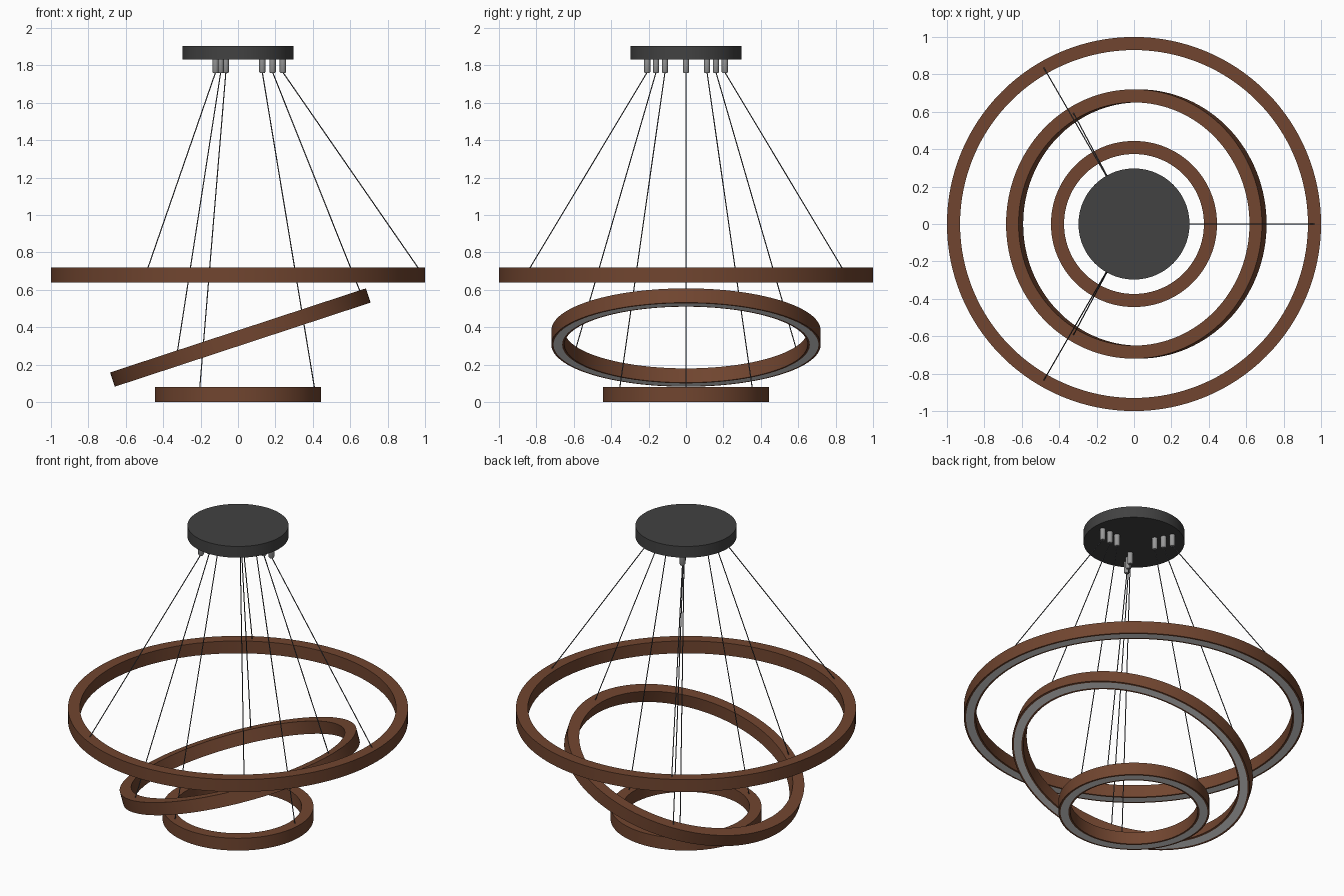
import bpy, bmesh, math
from mathutils import Matrix, Vector

cube = bpy.data.objects.get("Cube")
if cube:
    bpy.data.objects.remove(cube, do_unlink=True)


def material(name, rgb, rough=0.5, metal=0.0):
    m = bpy.data.materials.new(name)
    m.use_nodes = True
    m.diffuse_color = (*rgb, 1)
    bsdf = next(n for n in m.node_tree.nodes if n.type == 'BSDF_PRINCIPLED')
    bsdf.inputs["Base Color"].default_value = (*rgb, 1)
    bsdf.inputs["Roughness"].default_value = rough
    bsdf.inputs["Metallic"].default_value = metal
    return m


BROWN = material("brown wood", (0.165, 0.060, 0.029))
CHARCOAL = material("charcoal metal", (0.054, 0.054, 0.054))
STEEL = material("grey steel", (0.32, 0.32, 0.32))
CABLE = material("dark grey cable", (0.10, 0.10, 0.11))
DIFFUSER = material("white diffuser", (0.82, 0.82, 0.82))


def lathe(name, profile, mats, segments, closed=False, lit_edge=None):
    """Spin an (r, z) profile around z; lit_edge is the profile edge given mats[1]."""
    bm = bmesh.new()
    rings = []
    for r, z in profile:
        if r == 0:
            rings.append([bm.verts.new((0, 0, z))] * segments)
        else:
            rings.append([bm.verts.new((r * math.cos(a), r * math.sin(a), z))
                          for a in (math.tau * i / segments for i in range(segments))])
    for e in range(len(rings) if closed else len(rings) - 1):
        lower, upper = rings[e], rings[(e + 1) % len(rings)]
        for i in range(segments):
            j = (i + 1) % segments
            corners = list(dict.fromkeys((lower[i], lower[j], upper[j], upper[i])))
            face = bm.faces.new(corners)
            face.material_index = 1 if e == lit_edge else 0
    bmesh.ops.recalc_face_normals(bm, faces=bm.faces)
    mesh = bpy.data.meshes.new(name)
    bm.to_mesh(mesh)
    bm.free()
    for m in mats:
        mesh.materials.append(m)
    obj = bpy.data.objects.new(name, mesh)
    bpy.context.collection.objects.link(obj)
    bpy.ops.object.select_all(action='DESELECT')
    obj.select_set(True)
    bpy.context.view_layer.objects.active = obj
    bpy.ops.object.shade_smooth_by_angle(angle=math.radians(35))
    return obj


def cable(name, start, end, radius=0.003):
    """Thin straight wire between two points."""
    span = end - start
    obj = lathe(name, [(0, 0), (radius, 0), (radius, span.length), (0, span.length)],
                [CABLE], 8)
    obj.matrix_world = (Matrix.Translation(start)
                        @ span.to_track_quat('Z', 'Y').to_matrix().to_4x4())


# Ceiling canopy
lathe("canopy", [(0, 1.832), (0.297, 1.832), (0.297, 1.905), (0, 1.905)], [CHARCOAL], 96)

WIDTH, HEIGHT, RIM = 0.07, 0.08, 0.012
GRIP_TOP, GRIP_BOTTOM = 1.833, 1.758

# name, outer radius, centre of the ring's top face, tilt, gripper radius on the canopy
RINGS = [
    ("large", 1.0, (0, 0, 0.72), 0, 0.24),
    ("middle", 0.72, (0, 0, 0.383), math.radians(18.2), 0.185),
    ("small", 0.444, (0, 0, 0.08), 0, 0.13),
]

for name, outer, top, tilt, grip_r in RINGS:
    inner = outer - WIDTH
    placement = Matrix.Translation(top) @ Matrix.Rotation(-tilt, 4, 'Y')

    # Ring with a light strip along its underside
    profile = [(inner, -HEIGHT), (inner + RIM, -HEIGHT), (outer - RIM, -HEIGHT),
               (outer, -HEIGHT), (outer, 0), (inner, 0)]
    ring = lathe(name + "_ring", profile, [BROWN, DIFFUSER], 128, closed=True, lit_edge=1)
    ring.matrix_world = placement

    # Three cable grippers and cables per ring
    for k in range(3):
        turn = Matrix.Rotation(math.tau * k / 3, 4, 'Z')
        grip = turn @ Vector((grip_r, 0, GRIP_BOTTOM))
        body = [(0, 0), (0.012, 0), (0.017, 0.008),
                (0.017, GRIP_TOP - GRIP_BOTTOM), (0, GRIP_TOP - GRIP_BOTTOM)]
        gripper = lathe(f"{name}_gripper_{k + 1}", body, [STEEL], 20)
        gripper.location = grip
        anchor = placement @ (turn @ Vector((outer - WIDTH / 2, 0, -0.005)))
        cable(f"{name}_cable_{k + 1}", grip + Vector((0, 0, 0.005)), anchor)
